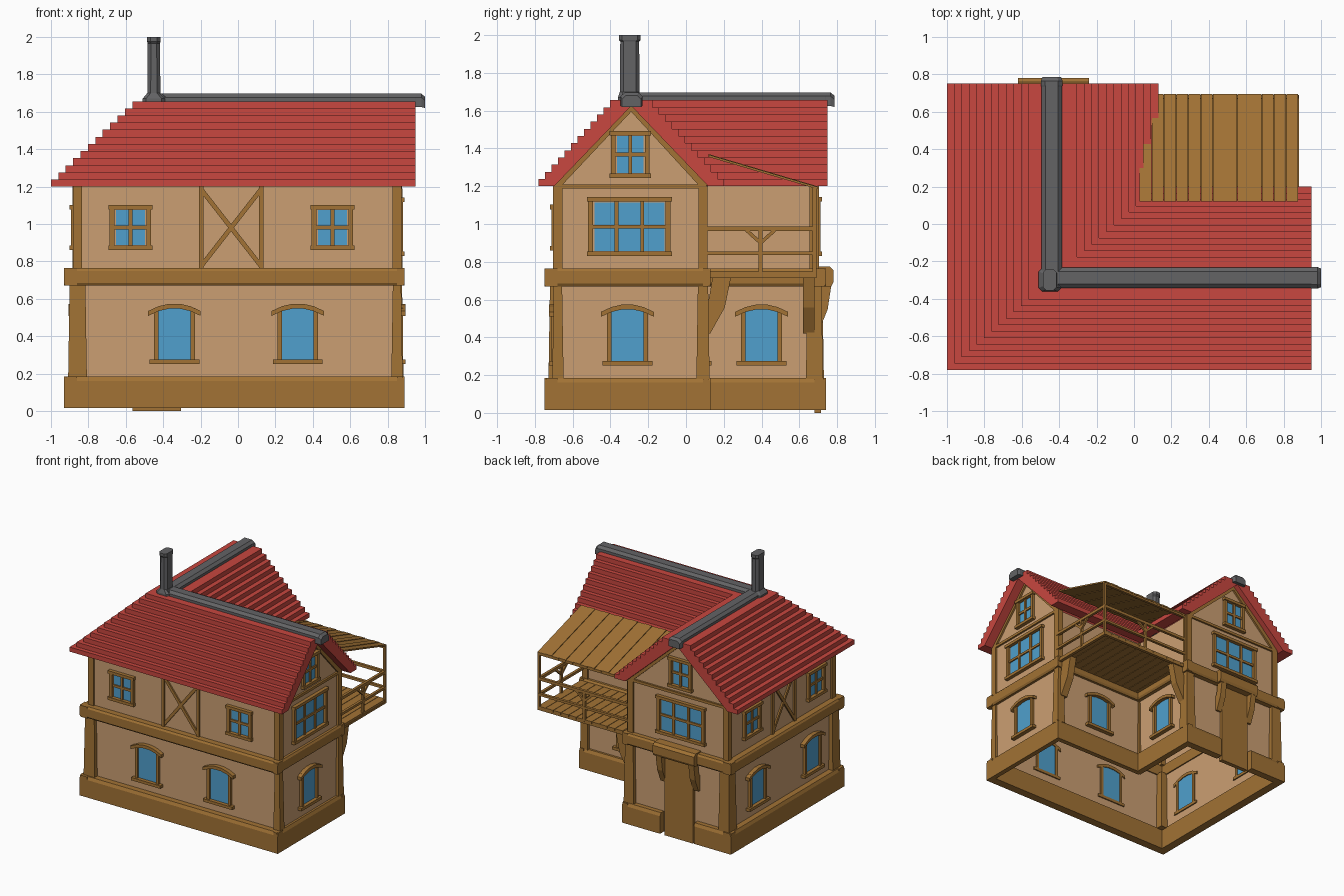
import bpy, bmesh, math
from mathutils import Vector

if "Cube" in bpy.data.objects:
    bpy.data.objects.remove(bpy.data.objects["Cube"])

def material(name, rgb):
    m = bpy.data.materials.new(name)
    m.diffuse_color = (*rgb, 1)
    m.use_nodes = True
    m.node_tree.nodes["Principled BSDF"].inputs["Base Color"].default_value = m.diffuse_color
    return m

TAN = material("plaster_tan", (0.60, 0.345, 0.17))
WOOD = material("wood_brown", (0.36, 0.17, 0.035))
BLUE = material("glass_blue", (0.08, 0.35, 0.61))
RED = material("tile_red", (0.58, 0.063, 0.05))
GREY = material("stone_grey", (0.125, 0.125, 0.13))

# Wall planes: axis the wall runs along, position, outward sign
FRONT, RIGHT, BACK = ('x', -.69, -1), ('y', .86, 1), ('x', .69, 1)
LEFT, NOTCH_B, NOTCH_R = ('y', -.87, -1), ('x', .10, 1), ('y', .03, 1)

def on(face, u, n, z):
    axis, pos, s = face
    return Vector((u, pos + s * n, z)) if axis == 'x' else Vector((pos + s * n, u, z))

class Part:
    def __init__(self, name, mat):
        self.name, self.mat, self.bm = name, mat, bmesh.new()

    def loft(self, rings, caps=True):
        rs = [[self.bm.verts.new(p) for p in r] for r in rings]
        n = len(rs[0])
        for a, b in zip(rs, rs[1:]):
            for i in range(n):
                self.bm.faces.new((a[i], a[(i + 1) % n], b[(i + 1) % n], b[i]))
        if caps:
            self.bm.faces.new(rs[0])
            self.bm.faces.new(rs[-1])

    def box(self, x0, x1, y0, y1, z0, z1, dx=0, dy=0):
        self.loft([[(x0 - a, y0 - b, z), (x1 + a, y0 - b, z), (x1 + a, y1 + b, z), (x0 - a, y1 + b, z)]
                   for z, a, b in ((z0, 0, 0), (z1, dx, dy))])

    def plate(self, face, pts, n0, n1):            # (u, z) outline on a wall
        self.loft([[on(face, u, n, z) for u, z in pts] for n in (n0, n1)])

    def rect(self, face, u0, u1, z0, z1, n0, n1):
        self.plate(face, [(u0, z0), (u1, z0), (u1, z1), (u0, z1)], n0, n1)

    def bar(self, face, a, b, w, n0, n1):          # slanted bar on a wall
        d = Vector((b[0] - a[0], b[1] - a[1])).normalized() * w / 2
        o = Vector((-d.y, d.x))
        a, b = Vector(a), Vector(b)
        self.plate(face, [tuple(p) for p in (a - o, b - o, b + o, a + o)], n0, n1)

    def along(self, face, u0, u1, prof):           # (n, z) profile run along a wall
        self.loft([[on(face, u, n, z) for n, z in prof] for u in (u0, u1)])

    def done(self):
        bmesh.ops.recalc_face_normals(self.bm, faces=self.bm.faces)
        me = bpy.data.meshes.new(self.name)
        self.bm.to_mesh(me)
        me.materials.append(self.mat)
        bpy.context.collection.objects.link(bpy.data.objects.new(self.name, me))

# Walls: open L-shaped shell plus gables
L = [(-.87, -.69), (.86, -.69), (.86, .10), (.03, .10), (.03, .69), (-.87, .69)]
p = Part("walls", TAN)
p.loft([[(x, y, z) for x, y in L] for z in (.02, 1.2)], caps=False)
GABLES = ((RIGHT, -.29, -.69, .10), (BACK, -.435, -.87, .03))
for f, mid, a, b in GABLES:
    p.bm.faces.new([p.bm.verts.new(on(f, u, 0, z)) for u, z in ((a, 1.2), (b, 1.2), (mid, 1.63))])
p.done()

# Base beams (gap for the door) and storey band
RUNS = ((FRONT, -.93, .89, .06), (RIGHT, -.75, .13, .03), (NOTCH_B, .03, .89, .03),
        (NOTCH_R, .10, .74, .04), (LEFT, -.75, .74, .06))
p = Part("base_beams", WOOD)
for f, a, b, o in RUNS + ((BACK, -.93, -.59, .05), (BACK, -.28, .07, .05)):
    p.along(f, a, b, [(-.01, .015), (o, .015), (o, .16), (o - .012, .185), (-.01, .185)])
p.done()
p = Part("storey_band", WOOD)
for f, a, b, o in RUNS + ((BACK, -.93, .07, .05),):
    p.along(f, a, b, [(-.01, .67), (o - .01, .67), (o, .685), (o, .75), (o - .01, .765), (-.01, .765)])
p.done()

# Corner posts
p = Part("corner_posts", WOOD)
for (x, y), w in zip(L, (.04, .02, .025, .02, .035, .04)):
    cx, cy = x + (.012 if x < -.5 else -.01), y + (.012 if y < 0 else -.01)
    p.box(cx - w - .01, cx + w + .01, cy - w - .01, cy + w + .01, .18, .68, -.008, -.008)
    p.box(cx - .025, cx + .025, cy - .025, cy + .025, .76, 1.2)
p.done()

# Gable trim and cross frames
p = Part("gable_trim", WOOD)
for f, mid, a, b in GABLES:
    p.rect(f, a, b, 1.188, 1.21, -.01, .015)
    p.bar(f, (a, 1.195), (mid, 1.62), .035, -.01, .015)
    p.bar(f, (b, 1.195), (mid, 1.62), .035, -.01, .015)
p.done()
p = Part("cross_frames", WOOD)
for f, c, h in ((FRONT, -.037, .16), (LEFT, -.03, .145)):
    for s in (-1, 1):
        p.rect(f, c + s * h - .012, c + s * h + .012, .76, 1.2, -.01, .014)
        p.bar(f, (c - s * h, .775), (c + s * h, 1.185), .024, -.01, .012)
p.done()

# Windows
frames, panes = Part("window_frames", WOOD), Part("window_panes", BLUE)

def square_window(f, c, h, z0, z1, cols):
    panes.rect(f, c - h + .02, c + h - .02, z0 + .015, z1 - .015, -.003, .005)
    for s in (-1, 1):
        frames.rect(f, c + s * h - .013, c + s * h + .013, z0, z1, -.01, .022)
    for z in (z0, z1):
        frames.rect(f, c - h - .02, c + h + .02, z - .012, z + .012, -.01, .03)
    frames.rect(f, c - h, c + h, (z0 + z1) / 2 - .01, (z0 + z1) / 2 + .01, -.01, .015)
    for i in range(1, cols):
        u = c - h + 2 * h * i / cols
        frames.rect(f, u - .01, u + .01, z0, z1, -.01, .015)

def arched_window(f, c):
    arc = [(u, .562 - .04 * (u / .14) ** 2) for u in (-.14, -.085, -.03, .03, .085, .14)]
    panes.plate(f, [(c - .09, .27), (c + .09, .27)] + [(c + u, z - .01) for u, z in arc[4:0:-1]], -.003, .005)
    frames.plate(f, [(c + u, z - .013) for u, z in arc] + [(c + u, z + .013) for u, z in arc[::-1]], -.01, .035)
    for s in (-1, 1):
        frames.rect(f, c + s * .097 - .012, c + s * .097 + .012, .265, .55, -.01, .022)
    frames.rect(f, c - .133, c + .133, .252, .276, -.01, .035)

for f, us in ((FRONT, (-.575, .505)), (LEFT, (.39, -.45))):
    for u in us:
        square_window(f, u, .098, .872, 1.09, 2)
for f, c, *_ in GABLES:
    square_window(f, c - .01, .205, .842, 1.13, 3)
    square_window(f, c - .005, .09, 1.255, 1.48, 2)
for f, us in ((FRONT, (-.34, .32)), (LEFT, (.32, -.40)), (RIGHT, (-.31,)), (NOTCH_B, (.45,)), (NOTCH_R, (.40,))):
    for u in us:
        arched_window(f, u)
frames.done()
panes.done()

# Door with hood and brackets
p = Part("door", WOOD)
p.rect(BACK, -.565, -.305, 0, .68, -.01, .025)
p.done()
p = Part("door_hood", WOOD)
p.along(BACK, -.62, -.24, [(0, .67), (.08, .67), (.09, .69), (.09, .755), (.07, .775), (0, .775)])
p.done()
p = Part("brackets", WOOD)
def bracket(f, u, w, reach, z0, z1):
    h = z1 - z0
    p.along(f, u - w, u + w, [(0, z0), (reach * .2, z0), (reach * .75, z0 + h * .45), (reach, z1),
                              (reach * .3, z1), (reach * .15, z0 + h * .6), (0, z0 + h * .55)])
for u in (-.585, -.285):
    bracket(BACK, u, .025, .08, .44, .68)
bracket(NOTCH_B, .825, .03, .14, .42, .725)
bracket(NOTCH_R, .65, .03, .14, .42, .725)
p.done()

# Stepped roof: one mitred half outside, one in the valley
N, PEAK, RISE = 12, 14.3, .038
prof = []
for i in range(N):
    prof += [(i, 1.2 + RISE * i), (i, 1.2 + RISE * (i + 1))]
prof += [(PEAK, 1.2 + RISE * N), (PEAK, 1.625), (2.4, 1.2)]
kx, ky = .565 / PEAK, .49 / PEAK
for name, xe, ye, s in (("roof_outer", -1.0, -.78, 1), ("roof_valley", .13, .20, -1)):
    p = Part(name, RED)
    pts = [(xe + s * d * kx, ye + s * d * ky, z) for d, z in prof]
    p.loft([[(x, .75, z) for x, y, z in pts], pts, [(.95, y, z) for x, y, z in pts]])
    p.done()

# Ridge caps with drooped ends
def ridge(w, low, top):
    return [(-w, low), (-w, top - .02), (-w * .6, top), (w * .6, top), (w, top - .02), (w, low)]
p = Part("ridge_caps", GREY)
A, B, C = ridge(.055, 1.645, 1.697), ridge(.058, 1.625, 1.697), ridge(.05, 1.62, 1.68)
p.loft([[(x, -.288 + o, z) for o, z in r] for x, r in ((-.44, A), (.945, A), (.95, B), (.98, B), (1.0, C))])
p.loft([[(-.44 + o, y, z) for o, z in r] for y, r in ((-.34, A), (.735, A), (.74, B), (.765, B), (.785, C))])
p.done()

# Chimney
p = Part("chimney", GREY)
def octo(hx, hy, z):
    c = .018
    return [(-.45 + x, -.298 + y, z) for x, y in ((-hx + c, -hy), (hx - c, -hy), (hx, -hy + c), (hx, hy - c),
                                                  (hx - c, hy), (-hx + c, hy), (-hx, hy - c), (-hx, -hy + c))]
p.loft([octo(*r) for r in ((.06, .062, 1.62), (.06, .062, 1.67), (.035, .052, 1.70), (.033, .05, 1.965),
                           (.036, .058, 1.975), (.036, .058, 2.0))])
p.done()

# Balcony floor and plank roof
p = Part("balcony_floor", WOOD)
for i in range(12):
    x = .03 + i * .0708
    p.box(x, x + .067, .10, .69, .725, .748)
p.box(.03, .88, .665, .69, .715, .73)
p.box(.855, .88, .10, .69, .715, .73)
p.done()
p = Part("balcony_roof", WOOD)
for i in range(13):
    x = .03 + i * .0654
    h = .003 * (i % 2)
    p.loft([[(u, .12, 1.355 + h), (u, .695, 1.185 + h), (u, .695, 1.197 + h), (u, .12, 1.367 + h)]
            for u in (x, x + .063)])
p.done()

# Balcony railing, braces and roof posts
p = Part("balcony_railing", WOOD)
p.box(.86, .88, .67, .69, .72, 1.19)
p.box(.04, .06, .67, .69, .72, 1.19)
p.box(.04, .88, .67, .69, 1.172, 1.19)
for f, a, b, c in ((('y', .87, 1), .10, .69, .395), (('x', .68, 1), .03, .88, .455)):
    for z, t in ((.975, .012), (.845, .01)):
        p.rect(f, a, b, z - t, z + t, -.011, .011)
    p.rect(f, c - .01, c + .01, .735, .975, -.01, .01)
    for s in (-1, 1):
        p.bar(f, (c, .90), (c + s * .075, .967), .018, -.008, .008)
p.done()
